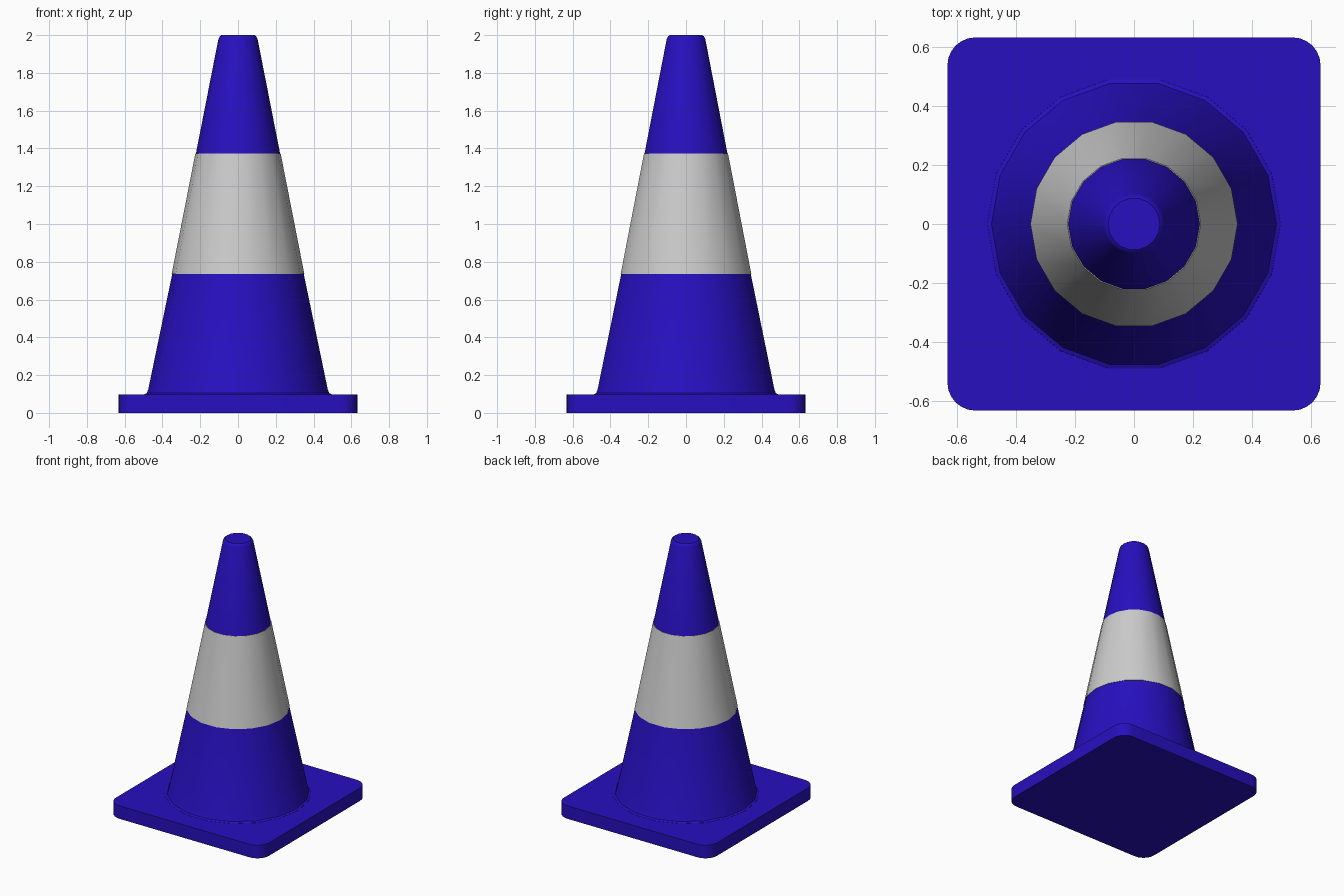
import bpy, bmesh, math

if "Cube" in bpy.data.objects:
    bpy.data.objects.remove(bpy.data.objects["Cube"])

SIDES = 18

blue = bpy.data.materials.new("blue_plastic")
blue.diffuse_color = (0.02, 0.005, 0.52, 1)
blue.use_nodes = True
blue.node_tree.nodes["Principled BSDF"].inputs["Base Color"].default_value = blue.diffuse_color


def cone_r(z):
    return 0.473 - 0.1965 * (z - 0.1)


def finish(name, bm, mat=None, angle=35):
    bmesh.ops.recalc_face_normals(bm, faces=bm.faces)
    me = bpy.data.meshes.new(name)
    bm.to_mesh(me)
    bm.free()
    ob = bpy.data.objects.new(name, me)
    bpy.context.collection.objects.link(ob)
    if mat:
        me.materials.append(mat)
    bpy.ops.object.select_all(action='DESELECT')
    ob.select_set(True)
    bpy.context.view_layer.objects.active = ob
    bpy.ops.object.shade_smooth_by_angle(angle=math.radians(angle))
    return ob


def lathe(name, profile, mat=None, closed=False):
    bm = bmesh.new()
    rings = []
    for r, z in profile:
        rings.append([bm.verts.new((r * math.cos(2 * math.pi * i / SIDES),
                                    r * math.sin(2 * math.pi * i / SIDES), z))
                      for i in range(SIDES)])
    pairs = list(zip(rings, rings[1:]))
    if closed:
        pairs.append((rings[-1], rings[0]))
    else:
        bm.faces.new(rings[0])
        bm.faces.new(rings[-1])
    for a, b in pairs:
        for i in range(SIDES):
            j = (i + 1) % SIDES
            bm.faces.new((a[i], a[j], b[j], b[i]))
    return finish(name, bm, mat)


# Square base plate with rounded vertical corners
bm = bmesh.new()
bmesh.ops.create_cube(bm, size=1)
for v in bm.verts:
    v.co = (v.co.x * 1.265, v.co.y * 1.265, (v.co.z + 0.5) * 0.097)
uprights = [e for e in bm.edges if abs(e.verts[0].co.z - e.verts[1].co.z) > 0.05]
bmesh.ops.bevel(bm, geom=uprights, offset=0.095, segments=6, profile=0.5,
                affect='EDGES')
finish("base_plate", bm, blue)

# Tapered body with a small foot fillet and a softened tip
lathe("cone_body", [(0.50, 0.09), (0.497, 0.098), (0.483, 0.105), (0.475, 0.125),
                    (cone_r(0.73), 0.73), (cone_r(1.37), 1.37),
                    (cone_r(1.98), 1.98), (0.097, 1.993), (0.088, 2.0)], blue)

# Pale reflective sleeve, sitting just proud of the body
lo, hi, t = 0.735, 1.372, 0.003
lathe("reflective_band", [(cone_r(lo) + t, lo), (cone_r(hi) + t, hi),
                          (cone_r(hi) - 0.01, hi), (cone_r(lo) - 0.01, lo)],
      closed=True)
